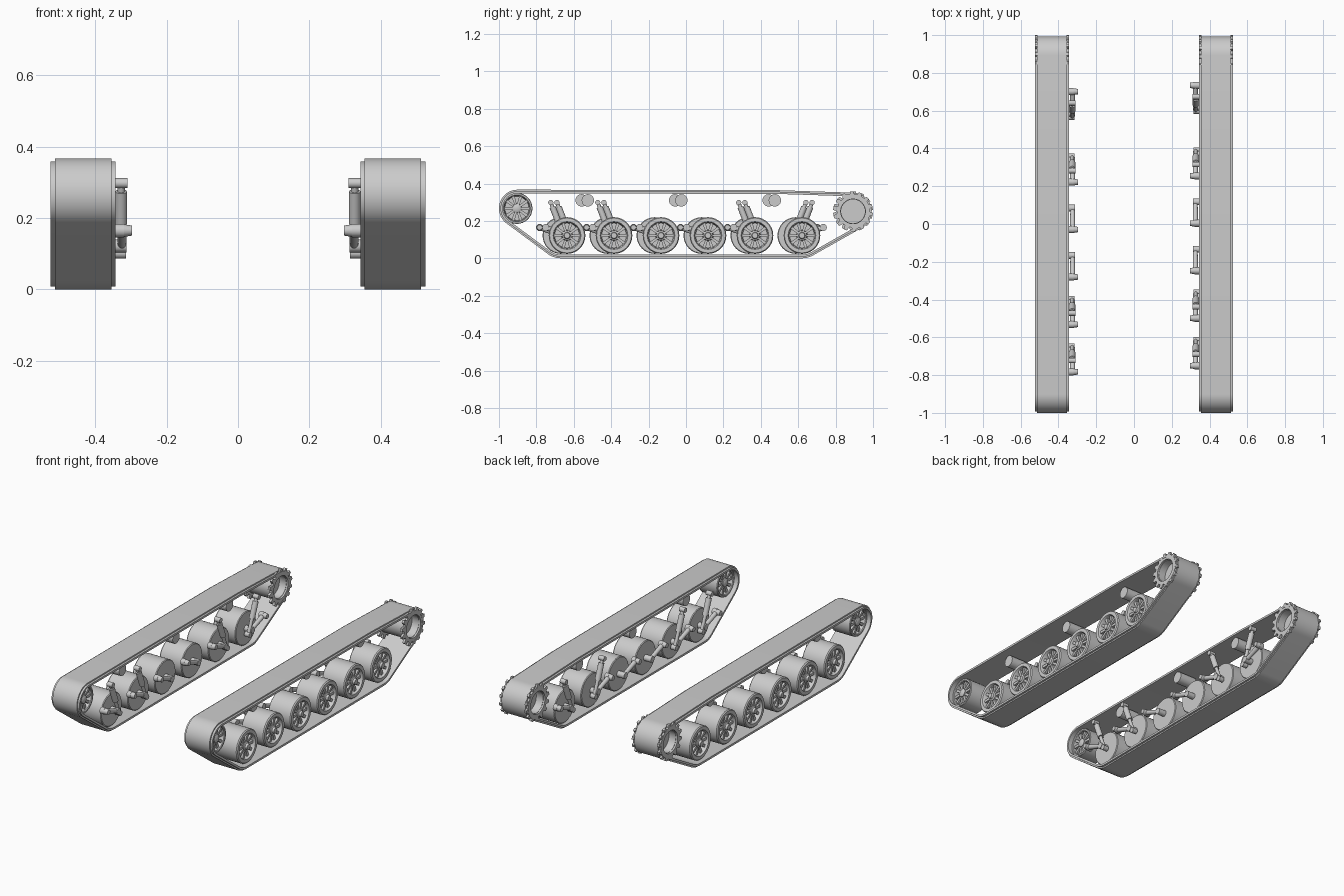
import bpy, bmesh
from math import pi, cos, sin, radians
from mathutils import Vector

if "Cube" in bpy.data.objects:
    bpy.data.objects.remove(bpy.data.objects["Cube"])

steel = bpy.data.materials.new("plain_grey")
steel.use_nodes = True
steel.diffuse_color = (0.6, 0.6, 0.6, 1)
steel.node_tree.nodes["Principled BSDF"].inputs["Base Color"].default_value = steel.diffuse_color

CENTRE = 0.434      # x of each track's middle
STAGGER = 0.033     # the right-hand running gear sits slightly further forward
AXLE_Z = 0.122


def finish(bm, name):
    """Clean up a bmesh and return it as a smooth-by-angle mesh."""
    bmesh.ops.remove_doubles(bm, verts=bm.verts, dist=1e-5)
    bmesh.ops.recalc_face_normals(bm, faces=bm.faces)
    for f in bm.faces:
        f.smooth = True
    mesh = bpy.data.meshes.new(name)
    bm.to_mesh(mesh)
    bm.free()
    mesh.set_sharp_from_angle(angle=radians(32))
    mesh.materials.append(steel)
    return mesh


def place(mesh, name, x=0, y=0, z=0, turn=0):
    ob = bpy.data.objects.new(name, mesh)
    ob.location = (x, y, z)
    ob.rotation_euler.z = turn
    bpy.context.scene.collection.objects.link(ob)
    return ob


def lathe(bm, profile, steps=32):
    """Revolve (x, radius) points around the x axis."""
    rings = [[bm.verts.new((x, r * cos(2 * pi * i / steps), r * sin(2 * pi * i / steps)))
              for i in range(steps)] for x, r in profile]
    for a, b in zip(rings, rings[1:]):
        for i in range(steps):
            j = (i + 1) % steps
            bm.faces.new((a[i], a[j], b[j], b[i]))


def loop_band(bm, outer, inner, x0, x1):
    """Closed band between two (y, z) loops of equal length."""
    rows = [[bm.verts.new((x, y, z)) for y, z in loop]
            for loop, x in ((outer, x0), (outer, x1), (inner, x1), (inner, x0))]
    n = len(outer)
    for k in range(4):
        a, b = rows[k], rows[(k + 1) % 4]
        for i in range(n):
            j = (i + 1) % n
            bm.faces.new((a[i], a[j], b[j], b[i]))


def spokes(bm, count, r0, r1, width, x0, x1):
    """Radial ribs around the x axis, widening towards the rim."""
    for k in range(count):
        a = 2 * pi * k / count
        out, side = Vector((0, cos(a), sin(a))), Vector((0, -sin(a), cos(a)))
        corners = [out * r + side * w for r, w in
                   ((r0, -width / 2), (r1, -width * 0.7), (r1, width * 0.7), (r0, width / 2))]
        low = [bm.verts.new(c + Vector((x0, 0, 0))) for c in corners]
        top = [bm.verts.new(c + Vector((x1, 0, 0))) for c in corners]
        bm.faces.new(low)
        bm.faces.new(top)
        for i in range(4):
            j = (i + 1) % 4
            bm.faces.new((low[i], low[j], top[j], top[i]))


def rod(bm, a, b, r1, r2=None, sides=16):
    """Cylinder or taper between two points."""
    a, b = Vector(a), Vector(b)
    made = bmesh.ops.create_cone(bm, cap_ends=True, segments=sides, radius1=r1,
                                 radius2=r1 if r2 is None else r2, depth=(b - a).length)
    turn = Vector((0, 0, 1)).rotation_difference(b - a)
    for v in made["verts"]:
        v.co = turn @ v.co + (a + b) / 2


def hull(points):
    """Convex outline of (y, z, angle) points, anticlockwise."""
    points = sorted(points)
    def half(seq):
        out = []
        for p in seq:
            while len(out) > 1 and ((out[-1][0] - out[-2][0]) * (p[1] - out[-2][1])
                                    - (out[-1][1] - out[-2][1]) * (p[0] - out[-2][0])) <= 1e-9:
                out.pop()
            out.append(p)
        return out[:-1]
    return half(points) + half(points[::-1])


# Track belt: outline wrapped round the wheels, wide inner web and narrower outer pads
circles = [(-0.9, 0.267, 0.1), (-0.668, 0.12, 0.12), (0.62, 0.12, 0.12),
           (0.893, 0.251, 0.1), (0.5, 0.264, 0.1)]
outline = hull([(y + r * cos(2 * pi * k / 48), z + r * sin(2 * pi * k / 48), 2 * pi * k / 48)
                for y, z, r in circles for k in range(48)])


def inset(t):
    return [(y - t * cos(a), z - t * sin(a)) for y, z, a in outline]


bm = bmesh.new()
loop_band(bm, inset(0), inset(0.009), -0.079, 0.079)
pads = finish(bm, "track_pads")
bm = bmesh.new()
loop_band(bm, inset(0.008), inset(0.02), -0.091, 0.091)
web = finish(bm, "track_web")

# Road wheel: plain inner face, dished and spoked outer face with hub
bm = bmesh.new()
lathe(bm, [(-0.075, 0), (-0.075, 0.094), (-0.071, 0.098), (0.068, 0.098), (0.074, 0.093),
           (0.074, 0.074), (0.066, 0.07), (0.035, 0.066), (0.035, 0)])
spokes(bm, 10, 0.02, 0.072, 0.012, 0.034, 0.062)
lathe(bm, [(0.034, 0.03), (0.066, 0.026), (0.07, 0.018), (0.082, 0.015), (0.082, 0)], 20)
road_wheel = finish(bm, "road_wheel")

# Idler: spoked on both faces
bm = bmesh.new()
half = [(0.02, 0), (0.02, 0.064), (0.06, 0.068), (0.064, 0.072), (0.064, 0.08), (0.06, 0.083)]
lathe(bm, [(-x, r) for x, r in half] + half[::-1])
for s in (-1, 1):
    spokes(bm, 10, 0.018, 0.07, 0.012, s * 0.018, s * 0.054)
    lathe(bm, [(s * 0.018, 0.026), (s * 0.06, 0.024), (s * 0.066, 0.014), (s * 0.066, 0)], 20)
idler = finish(bm, "idler_wheel")

# Drive sprocket: dished drum with a toothed ring at each edge
bm = bmesh.new()
half = [(0.035, 0), (0.035, 0.064), (0.08, 0.064), (0.08, 0.074)]
lathe(bm, [(-x, r) for x, r in half] + half[::-1], 28)
TEETH = 14
tooth = [(0, 0.086), (0.3, 0.086), (0.48, 0.107), (0.82, 0.107)]
angles = [(2 * pi * (k + f) / TEETH, r) for k in range(TEETH) for f, r in tooth]
for s in (-1, 1):
    loop_band(bm, [(r * cos(a), r * sin(a)) for a, r in angles],
              [(0.066 * cos(a), 0.066 * sin(a)) for a, r in angles], s * 0.076, s * 0.09)
sprocket = finish(bm, "drive_sprocket")

# Return roller
bm = bmesh.new()
lathe(bm, [(-0.07, 0), (-0.07, 0.033), (0.04, 0.033), (0.04, 0)], 24)
roller = finish(bm, "return_roller")


def swing_arm(d):
    """Trailing arm, relative to the axle; d is the side the pivot lies on."""
    bm = bmesh.new()
    py, pz = d * 0.114, 0.043
    rod(bm, (0.325, py, pz), (0.325, 0, 0), 0.014, 0.012)
    rod(bm, (0.32, py, pz), (0.345, py, pz), 0.019)
    rod(bm, (0.297, py, pz), (0.322, py, pz), 0.014, 0.018)
    rod(bm, (0.312, 0, 0), (0.365, 0, 0), 0.018)
    return bm


def damper(d):
    """Shock absorber leaning over the wheel, relative to the axle."""
    bm = bmesh.new()
    top, low = Vector((0.327, d * 0.054, 0.176)), Vector((0.327, -d * 0.022, -0.02))
    rod(bm, low.lerp(top, 0.42), low.lerp(top, 0.88), 0.0165)
    rod(bm, low, top, 0.01)
    rod(bm, (0.309, top.y, top.z), (0.345, top.y, top.z), 0.014)
    rod(bm, (0.314, low.y, low.z), (0.345, low.y, low.z), 0.015)
    return bm


# Assemble both sides
for side, s in (("left", 1), ("right", -1)):
    turn = 0 if s > 0 else pi
    shift = 0 if s > 0 else -STAGGER
    x = s * CENTRE
    place(pads, side + "_track_pads", x)
    place(web, side + "_track_web", x)
    place(idler, side + "_idler_wheel", x, -0.904, 0.267, turn)
    place(sprocket, side + "_drive_sprocket", x, 0.893, 0.251, turn)
    for n in range(3):
        place(roller, f"{side}_return_roller_{n + 1}", x, -0.525 + 0.5 * n + shift, 0.31, turn)
    for n in range(6):
        y = -0.636 + 0.2512 * n + shift
        place(road_wheel, f"{side}_road_wheel_{n + 1}", x, y, AXLE_Z, turn)
        d = 1 if n == 5 else -1
        # dampers only on the first two and last two wheels
        parts = [("swing_arm", swing_arm)] + ([("damper", damper)] if n not in (2, 3) else [])
        for label, build in parts:
            bm = build(d)
            for v in bm.verts:
                v.co.x *= s
            place(finish(bm, label), f"{side}_{label}_{n + 1}", 0, y, AXLE_Z)
